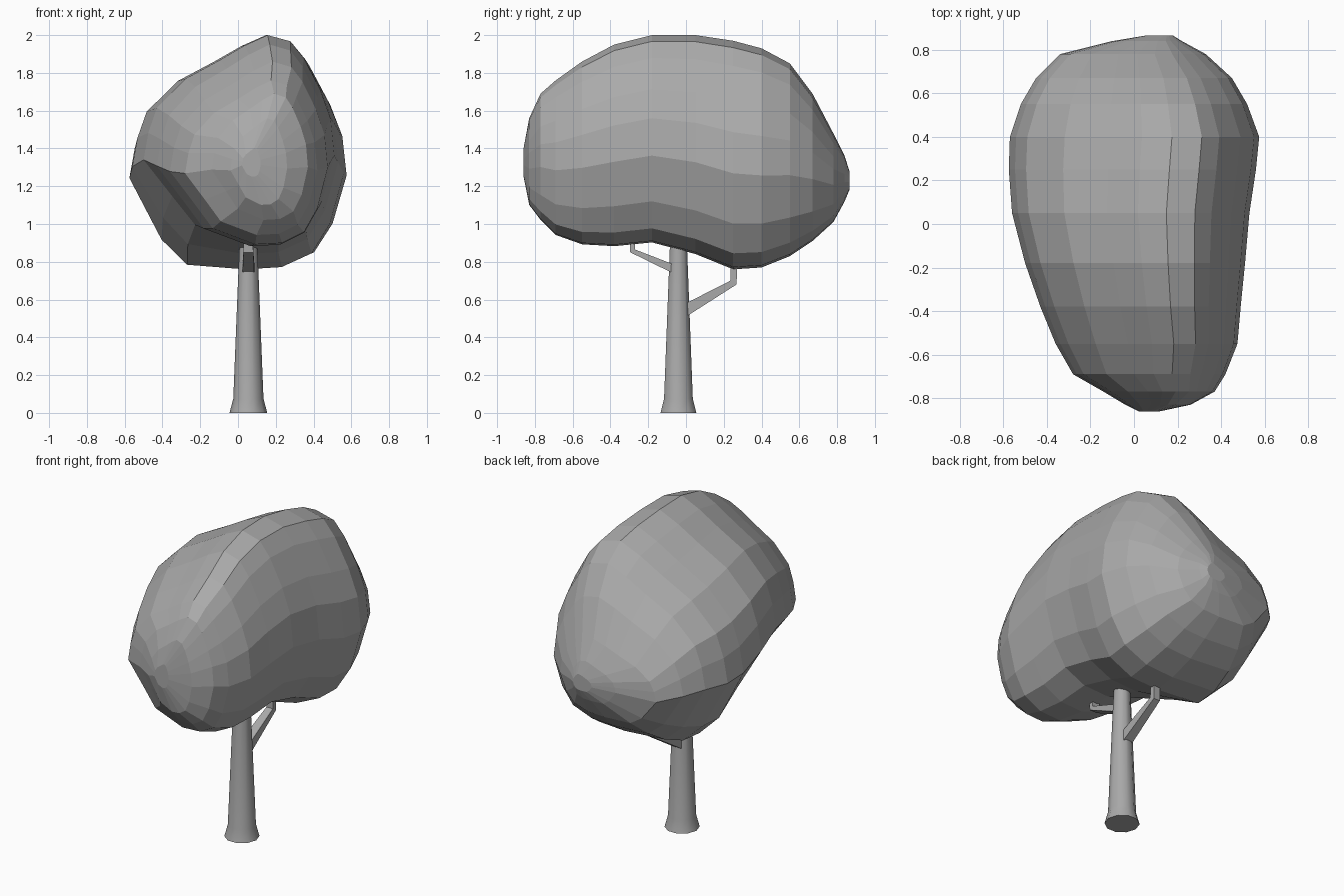
import bpy, bmesh, math

default = bpy.data.objects.get("Cube")
if default:
    bpy.data.objects.remove(default, do_unlink=True)


def make_material(name, colour):
    mat = bpy.data.materials.new(name)
    mat.use_nodes = True
    mat.diffuse_color = colour
    mat.node_tree.nodes["Principled BSDF"].inputs["Base Color"].default_value = colour
    return mat


grey = make_material("plain grey", (0.4, 0.4, 0.4, 1))


def loft(name, rings, smooth=False):
    """Skin a list of equal-length rings and cap both ends."""
    bm = bmesh.new()
    rows = [[bm.verts.new(point) for point in ring] for ring in rings]
    count = len(rows[0])
    for lower, upper in zip(rows, rows[1:]):
        for i in range(count):
            j = (i + 1) % count
            bm.faces.new((lower[i], lower[j], upper[j], upper[i]))
    bm.faces.new(rows[0])
    bm.faces.new(rows[-1])
    bmesh.ops.recalc_face_normals(bm, faces=bm.faces)
    mesh = bpy.data.meshes.new(name)
    bm.to_mesh(mesh)
    bm.free()
    mesh.materials.append(grey)
    obj = bpy.data.objects.new(name, mesh)
    bpy.context.collection.objects.link(obj)
    if smooth:
        bpy.ops.object.select_all(action="DESELECT")
        obj.select_set(True)
        bpy.context.view_layer.objects.active = obj
        bpy.ops.object.shade_smooth_by_angle(angle=math.radians(40))
    return obj


# Canopy: one lopsided cross-section, fitted into a box at each station along y
section = [(.65, 1), (.77, .97), (.84, .89), (.925, .74), (.98, .6), (1, .42),
           (.935, .2), (.85, .07), (.71, .01), (.54, 0), (.27, .02), (.15, .13),
           (0, .4), (.025, .53), (.07, .65), (.22, .79), (.4, .88), (.53, .95)]

# y, left and right limits, bottom and top limits
stations = [(-.86, .02, .12, 1.25, 1.4), (-.83, -.04, .26, 1.1, 1.56),
            (-.77, -.14, .37, 1.02, 1.69), (-.69, -.28, .42, .94, 1.76),
            (-.55, -.36, .475, .89, 1.86), (-.38, -.43, .49, .88, 1.95),
            (-.18, -.5, .51, .9, 2), (.05, -.56, .53, .84, 2),
            (.25, -.575, .56, .76, 1.97), (.4, -.57, .575, .77, 1.93),
            (.55, -.52, .52, .83, 1.85), (.67, -.45, .45, .91, 1.69),
            (.78, -.34, .33, 1.01, 1.48), (.84, -.1, .22, 1.12, 1.36),
            (.865, .05, .18, 1.18, 1.28)]


def canopy_ring(y, x_min, x_max, z_min, z_max):
    # The underside slopes up on one side towards the front
    slope = 0.25 * min(1, max(0, (0.2 - y) / 0.4))
    ring = []
    for u, v in section:
        if v < 0.3:
            v += slope * max(0, 0.55 - u)
        x = x_min + u * (x_max - x_min)
        z = z_min + v * (z_max - z_min)
        ring.append((x, y, z))
    return ring


loft("canopy", [canopy_ring(*station) for station in stations])


# Trunk: tapered, with a flared foot
def trunk_ring(radius, z, sides=10):
    angles = [math.tau * i / sides for i in range(sides)]
    return [(0.055 + radius * math.cos(a), -0.04 + radius * math.sin(a), z)
            for a in angles]


loft("trunk", [trunk_ring(.1, 0), trunk_ring(.08, .075), trunk_ring(.045, .95)], smooth=True)


# Branches: square bars that bend upwards into the canopy
def branch(name, profile):
    rings = []
    for half, (y_low, z_low), (y_high, z_high) in profile:
        left, right = 0.055 - half, 0.055 + half
        rings.append([(left, y_low, z_low), (right, y_low, z_low),
                      (right, y_high, z_high), (left, y_high, z_high)])
    loft(name, rings)


branch("back_branch", [(.032, (-.03, .49), (-.03, .565)),
                       (.022, (.268, .68), (.235, .7)),
                       (.02, (.272, .85), (.238, .85))])
branch("front_branch", [(.032, (-.05, .73), (-.05, .78)),
                        (.026, (-.295, .85), (-.27, .865)),
                        (.024, (-.3, .95), (-.27, .95))])
